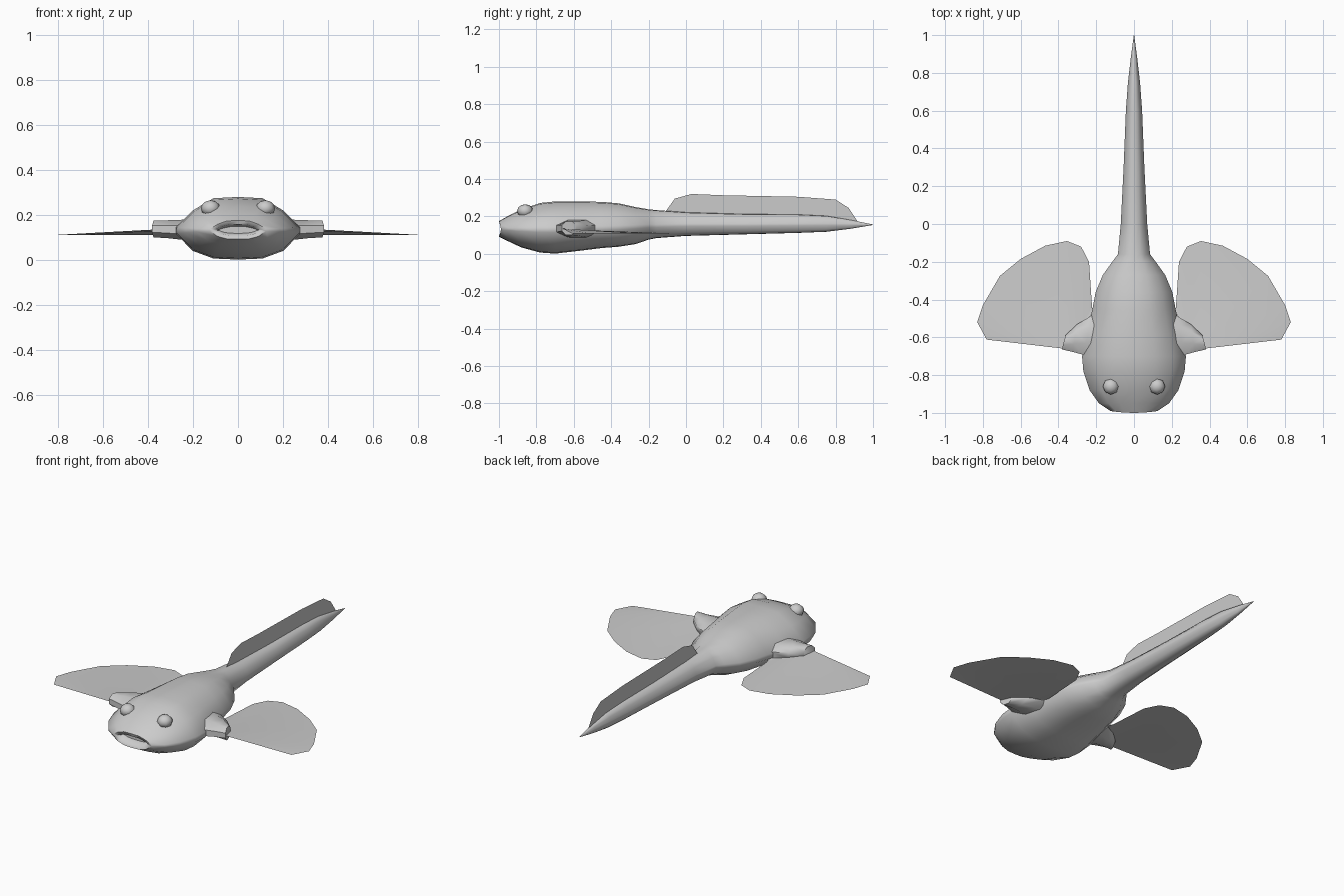
import bpy, bmesh, math

if "Cube" in bpy.data.objects:
    bpy.data.objects.remove(bpy.data.objects["Cube"])

grey = bpy.data.materials.new("plain grey")
grey.diffuse_color = (0.6, 0.6, 0.6, 1)
grey.use_nodes = True
grey.node_tree.nodes["Principled BSDF"].inputs["Base Color"].default_value = grey.diffuse_color


def finish(name, bm, angle=60, solid=True):
    if solid:
        bmesh.ops.recalc_face_normals(bm, faces=bm.faces[:])
    me = bpy.data.meshes.new(name)
    bm.to_mesh(me)
    bm.free()
    me.materials.append(grey)
    me.shade_smooth()
    me.set_sharp_from_angle(angle=math.radians(angle))
    ob = bpy.data.objects.new(name, me)
    bpy.context.collection.objects.link(ob)
    return ob


def loft(bm, rings):
    """Skin a list of point rings and cap both ends."""
    loops = [[bm.verts.new(p) for p in r] for r in rings]
    n = len(loops[0])
    for a, b in zip(loops, loops[1:]):
        for i in range(n):
            j = (i + 1) % n
            bm.faces.new((a[i], a[j], b[j], b[i]))
    bm.faces.new(loops[0])
    bm.faces.new(loops[-1])


# Body and tail: stations of y, half width, top, bottom, widest height
stations = [
    (-0.95, 0.085, 0.148, 0.118, 0.133),   # inside of mouth
    (-0.985, 0.10, 0.158, 0.108, 0.133),   # lip
    (-0.99, 0.125, 0.175, 0.092, 0.133),
    (-0.95, 0.185, 0.203, 0.067, 0.133),
    (-0.88, 0.235, 0.238, 0.034, 0.132),
    (-0.78, 0.268, 0.272, 0.007, 0.13),
    (-0.70, 0.275, 0.280, 0.001, 0.13),
    (-0.58, 0.250, 0.280, 0.015, 0.13),
    (-0.45, 0.220, 0.278, 0.031, 0.135),
    (-0.36, 0.203, 0.270, 0.038, 0.14),
    (-0.27, 0.165, 0.250, 0.052, 0.145),
    (-0.20, 0.115, 0.238, 0.076, 0.15),
    (-0.16, 0.085, 0.234, 0.084, 0.15),
    (0.00, 0.070, 0.222, 0.096, 0.155),
    (0.30, 0.055, 0.213, 0.104, 0.155),
    (0.60, 0.043, 0.210, 0.112, 0.157),
    (0.75, 0.032, 0.203, 0.118, 0.158),
    (0.88, 0.017, 0.181, 0.134, 0.157),
    (1.00, 0.001, 0.157, 0.154, 0.1555),
]
half = [(0, 1), (0.4, 0.96), (0.73, 0.6), (1, 0.1),
        (1, -0.12), (0.73, -0.7), (0.4, -0.96), (0, -1)]
section = half + [(-x, z) for x, z in half[-2:0:-1]]
rings = []
for k, (y, w, top, bot, mid) in enumerate(stations):
    ring = []
    for u, v in section:
        z = mid + v * ((top - mid) if v > 0 else (mid - bot))
        bulge = -0.01 * (1 - u * u) if 0 < k < 3 else 0
        ring.append((u * w, y + bulge, z))
    rings.append(ring)
bm = bmesh.new()
loft(bm, rings)
finish("body", bm)

# Dorsal fin: flat sheet on the tail
bm = bmesh.new()
outline = [(-0.12, 0.20), (-0.11, 0.225), (-0.06, 0.295), (0.03, 0.32), (0.2, 0.313),
           (0.6, 0.305), (0.8, 0.29), (0.87, 0.245), (0.92, 0.17), (0.9, 0.16), (0.3, 0.19)]
bm.faces.new([bm.verts.new((0, y, z)) for y, z in outline])
bmesh.ops.triangulate(bm, faces=bm.faces[:])
finish("dorsal_fin", bm, 30, False)

for s, side in ((-1, "right"), (1, "left")):
    # Fleshy arm: x at front and rear edge, y front, y rear, z bottom, z top
    bm = bmesh.new()
    arm = []
    for xf, xr, yf, yr, zb, zt in ((0.17, 0.17, -0.71, -0.44, 0.085, 0.185),
                                   (0.27, 0.22, -0.692, -0.482, 0.09, 0.178),
                                   (0.325, 0.30, -0.677, -0.53, 0.097, 0.176),
                                   (0.382, 0.362, -0.664, -0.588, 0.10, 0.174)):
        ring = []
        for i in range(8):
            a = math.pi * (i + 0.5) / 4
            t = 0.5 + 0.5 * math.cos(a) / math.cos(math.pi / 8)
            v = math.sin(a) / math.sin(3 * math.pi / 8)
            ring.append((s * (xr + (xf - xr) * t), yr + (yf - yr) * t,
                         (zb + zt) / 2 + v * (zt - zb) / 2))
        arm.append(ring)
    loft(bm, arm)
    finish(side + "_arm", bm, 50)

    # Fan-shaped pectoral fin spreading from the arm
    bm = bmesh.new()
    base = [(0.37, -0.66), (0.35, -0.61), (0.28, -0.54), (0.215, -0.47)]
    rim = [(0.78, -0.612), (0.83, -0.52), (0.80, -0.43), (0.71, -0.275), (0.60, -0.185),
           (0.47, -0.115), (0.355, -0.09), (0.28, -0.12), (0.238, -0.2), (0.222, -0.44)]
    root = [bm.verts.new((s * x, y, 0.135 - 0.006 * i)) for i, (x, y) in enumerate(base)]
    edge = [bm.verts.new((s * x, y, 0.11)) for x, y in rim]
    for i in range(len(edge) - 1):
        j, k = i * 3 // 9, (i + 1) * 3 // 9
        pts = (root[j], edge[i], edge[i + 1])
        bm.faces.new(pts if s > 0 else pts[::-1])
        if k != j:
            pts = (root[j], edge[i + 1], root[k])
            bm.faces.new(pts if s > 0 else pts[::-1])
    finish(side + "_pectoral_fin", bm, 30, False)

    # Eye
    bm = bmesh.new()
    bmesh.ops.create_uvsphere(bm, u_segments=8, v_segments=6, radius=1)
    bmesh.ops.scale(bm, vec=(0.043, 0.043, 0.036), verts=bm.verts[:])
    bmesh.ops.translate(bm, vec=(s * 0.122, -0.86, 0.229), verts=bm.verts[:])
    finish(side + "_eye", bm)
